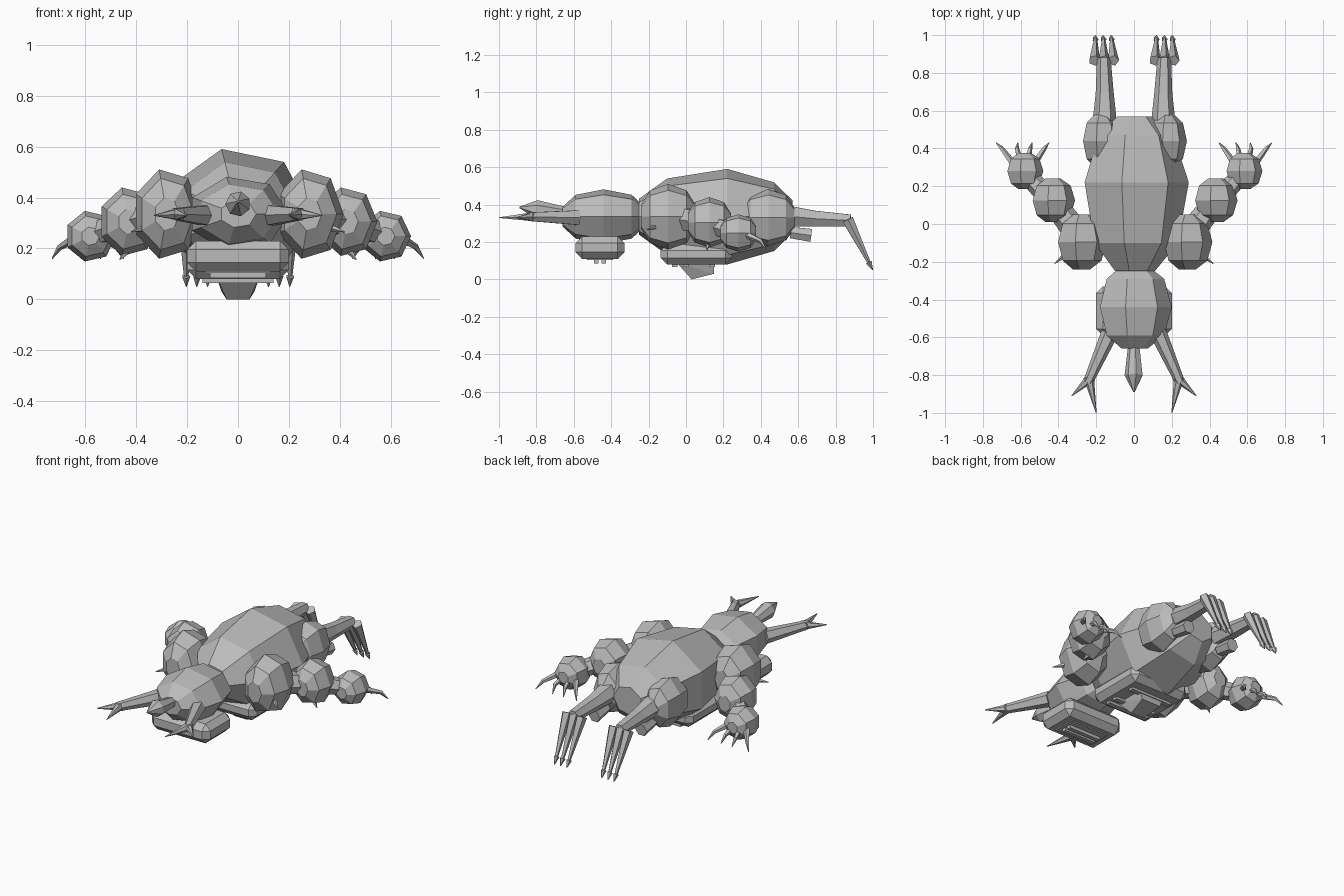
import bpy, bmesh, math
from mathutils import Vector

cube = bpy.data.objects.get("Cube")
if cube:
    bpy.data.objects.remove(cube)

grey = bpy.data.materials.new("stone_grey")
grey.use_nodes = True
COLOUR = (0.5, 0.5, 0.5, 1)
grey.diffuse_color = COLOUR
grey.node_tree.nodes["Principled BSDF"].inputs["Base Color"].default_value = COLOUR


def finish(name, bm):
    bmesh.ops.recalc_face_normals(bm, faces=bm.faces)
    mesh = bpy.data.meshes.new(name)
    bm.to_mesh(mesh)
    bm.free()
    mesh.materials.append(grey)
    obj = bpy.data.objects.new(name, mesh)
    bpy.context.collection.objects.link(obj)
    return obj


def skin(bm, rings):
    """Join rings of vertices with faces and cap both ends."""
    n = len(rings[0])
    for a, b in zip(rings, rings[1:]):
        for i in range(n):
            j = (i + 1) % n
            bm.faces.new((a[i], a[j], b[j], b[i]))
    bm.faces.new(rings[0])
    bm.faces.new(rings[-1])


def lump(name, centre, size, profile, sides=7):
    """Faceted ellipsoid turned about the y axis; profile is (y, radius)."""
    bm = bmesh.new()
    rings = []
    for y, r in profile:
        rings.append([bm.verts.new((centre[0] + size[0] * r * math.cos(t),
                                    centre[1] + size[1] * y,
                                    centre[2] + size[2] * r * math.sin(t)))
                      for t in (math.tau * i / sides for i in range(sides))])
    skin(bm, rings)
    return finish(name, bm)


def limb(name, points, radii, sides=6):
    """Tapered tube through the points."""
    pts = [Vector(p) for p in points]
    bm = bmesh.new()
    rings = []
    for k, p in enumerate(pts):
        d = (pts[min(k + 1, len(pts) - 1)] - pts[max(k - 1, 0)]).normalized()
        u = d.cross(Vector((0.01, 0, 1))).normalized()
        v = d.cross(u)
        rings.append([bm.verts.new(p + radii[k] * (u * math.cos(t) + v * math.sin(t)))
                      for t in (math.tau * i / sides for i in range(sides))])
    skin(bm, rings)
    return finish(name, bm)


def block(name, centre, size, bevel=0.0):
    bm = bmesh.new()
    bmesh.ops.create_cube(bm, size=1)
    for v in bm.verts:
        v.co = Vector(v.co[i] * size[i] + centre[i] for i in range(3))
    if bevel:
        bmesh.ops.bevel(bm, geom=bm.edges[:], offset=bevel, segments=1, affect='EDGES')
    return finish(name, bm)


def hull(name, points):
    bm = bmesh.new()
    bmesh.ops.convex_hull(bm, input=[bm.verts.new(p) for p in points])
    return finish(name, bm)


BALL = [(-1, 0.36), (-0.68, 0.8), (0, 1), (0.68, 0.8), (1, 0.36)]

# Torso and head
lump("body", (0, 0, 0.335), (0.29, 1, 0.262),
     [(-0.25, 0.38), (-0.1, 0.8), (0.22, 1), (0.47, 0.72), (0.57, 0.34)])
lump("head", (0, -0.44, 0.335), (0.2, 0.22, 0.15), BALL)

# Jaw, belly plate and their ridges
block("jaw", (0, -0.46, 0.17), (0.4, 0.26, 0.12), 0.035)
block("jaw_inset", (0, -0.46, 0.108), (0.26, 0.14, 0.01))
for y in (-0.48, -0.44):
    block("jaw_ridge", (0, y, 0.095), (0.22, 0.025, 0.022))
block("belly_plate", (0, 0.055, 0.135), (0.4, 0.38, 0.11), 0.035)
for y in (-0.06, 0.0, 0.14):
    block("belly_ridge", (0, y, 0.075), (0.28, 0.03, 0.02))
hull("keel", [(s * x, y, z) for s in (-1, 1) for x, y, z in
              ((0.085, -0.05, 0.09), (0.045, 0.03, 0),
               (0.065, 0.15, 0.03), (0.085, 0.15, 0.09))])

# Nose horn
limb("nose_horn", [(0, -0.62, 0.355), (0, -0.8, 0.375), (0, -0.89, 0.385)],
     [0.028, 0.05, 0.004], 7)

for side, s in (("left", 1), ("right", -1)):
    # Forked tusks
    limb(side + "_tusk", [(s * 0.13, -0.58, 0.33), (s * 0.245, -0.84, 0.335)], [0.045, 0.026])
    limb(side + "_tusk_outer_tip", [(s * 0.225, -0.81, 0.335), (s * 0.33, -0.91, 0.33)],
         [0.028, 0.002])
    limb(side + "_tusk_inner_tip", [(s * 0.24, -0.81, 0.335), (s * 0.2, -1.0, 0.33)],
         [0.028, 0.002])

    # Front legs
    lump(side + "_shoulder", (s * 0.28, -0.095, 0.335), (0.135, 0.145, 0.18), BALL)
    lump(side + "_elbow", (s * 0.43, 0.125, 0.305), (0.118, 0.115, 0.138), BALL)
    lump(side + "_hand", (s * 0.58, 0.28, 0.248), (0.1, 0.095, 0.102), BALL)
    limb(side + "_upper_arm", [(s * 0.3, -0.05, 0.33), (s * 0.43, 0.12, 0.3)], [0.07, 0.06])
    limb(side + "_forearm", [(s * 0.43, 0.12, 0.3), (s * 0.58, 0.27, 0.25)], [0.06, 0.045])
    limb(side + "_shoulder_thorn", [(s * 0.37, -0.17, 0.28), (s * 0.42, -0.21, 0.265)],
         [0.014, 0.002], 5)
    limb(side + "_elbow_thorn", [(s * 0.43, 0.12, 0.2), (s * 0.465, 0.11, 0.155)],
         [0.02, 0.002], 5)
    for x0, x1, x2 in ((0.64, 0.7, 0.73), (0.6, 0.62, 0.615),
                       (0.565, 0.55, 0.54), (0.53, 0.475, 0.45)):
        limb(side + "_finger", [(s * x0, 0.32, 0.24), (s * x1, 0.4, 0.205), (s * x2, 0.43, 0.16)],
             [0.02, 0.012, 0.002], 5)

    # Hind legs
    lump(side + "_thigh", (s * 0.175, 0.44, 0.33), (0.105, 0.14, 0.155), BALL)
    limb(side + "_hind_leg", [(s * 0.16, 0.5, 0.34), (s * 0.155, 0.58, 0.335),
                              (s * 0.155, 0.69, 0.325), (s * 0.16, 0.88, 0.315)],
         [0.07, 0.06, 0.048, 0.036])
    limb(side + "_heel", [(s * 0.16, 0.56, 0.25), (s * 0.16, 0.67, 0.235)], [0.035, 0.04])
    for x0, x1 in ((0.21, 0.203), (0.16, 0.162), (0.11, 0.12)):
        top, tip = Vector((s * x0, 0.865, 0.32)), Vector((s * x1, 0.998, 0.05))
        limb(side + "_hind_claw", [top, top.lerp(tip, 0.84), top.lerp(tip, 0.85), tip],
             [0.031, 0.01, 0.017, 0.002], 5)
